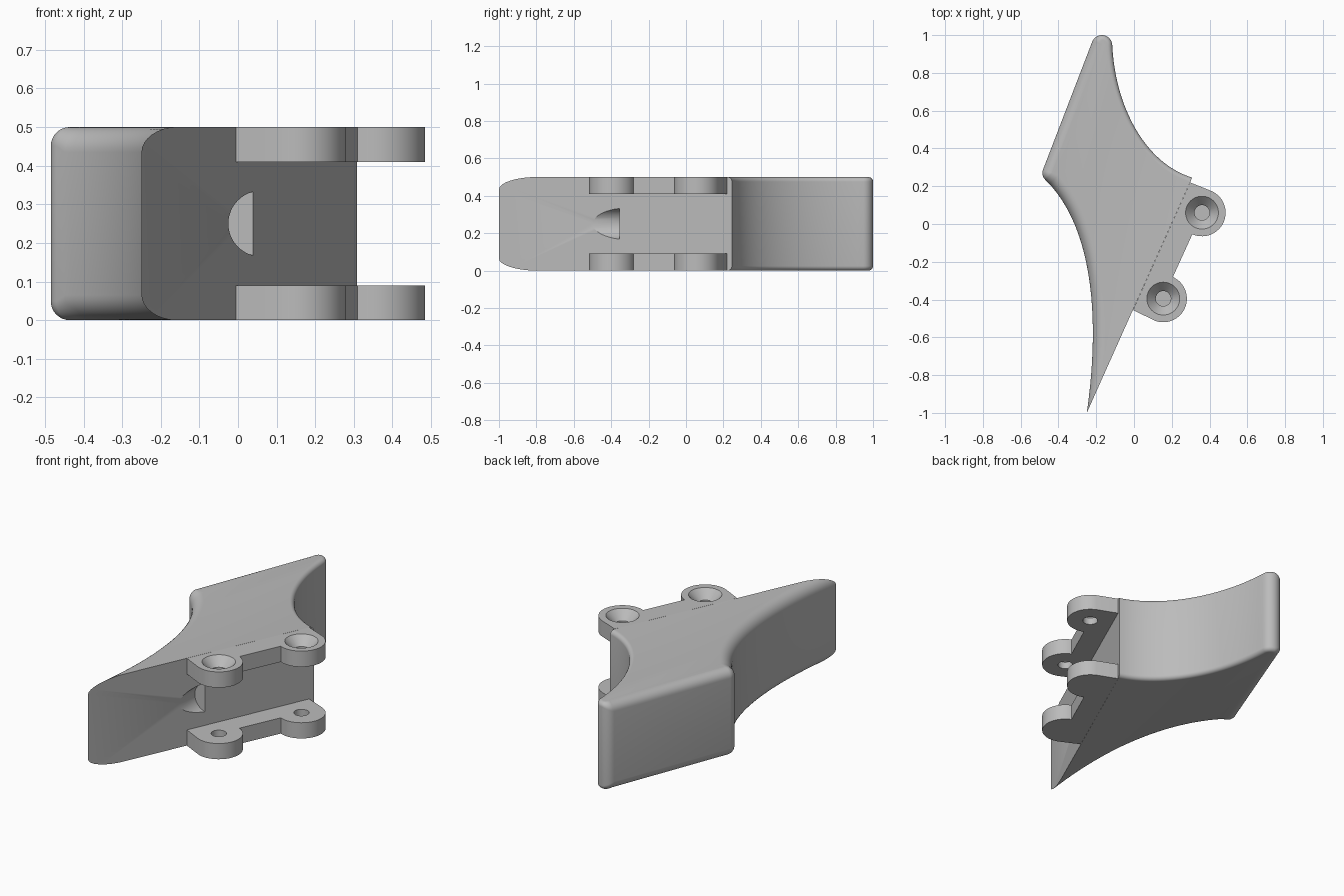
import bpy, bmesh, math
from mathutils import Vector

cube = bpy.data.objects.get("Cube")
if cube:
    bpy.data.objects.remove(cube, do_unlink=True)

HEIGHT, PLATE = 0.5, 0.09
MOUNT_A, MOUNT_B = Vector((-0.25, -1.0)), Vector((0.31, 0.25))   # line of the flat mounting face
LUGS = [(0.155, -0.395), (0.36, 0.06)]
LUG_R = 0.125

grey = bpy.data.materials.new("plain grey")
grey.use_nodes = True
grey.diffuse_color = (0.5, 0.5, 0.5, 1)
grey.node_tree.nodes["Principled BSDF"].inputs["Base Color"].default_value = (0.5, 0.5, 0.5, 1)


def make_object(name, bm):
    bmesh.ops.recalc_face_normals(bm, faces=bm.faces)
    mesh = bpy.data.meshes.new(name)
    bm.to_mesh(mesh)
    bm.free()
    mesh.materials.append(grey)
    obj = bpy.data.objects.new(name, mesh)
    bpy.context.collection.objects.link(obj)
    return obj


def loft(bm, loops):
    """Skin closed loops of equal length and cap both ends."""
    rings = [[bm.verts.new(p) for p in loop] for loop in loops]
    for low, high in zip(rings, rings[1:]):
        for i in range(len(low)):
            j = (i + 1) % len(low)
            bm.faces.new((low[i], low[j], high[j], high[i]))
    bm.faces.new(rings[0][::-1])
    bm.faces.new(rings[-1])


def bezier(a, b, c, d, n):
    a, b, c, d = map(Vector, (a, b, c, d))
    return [a * (1 - t) ** 3 + 3 * b * t * (1 - t) ** 2 + 3 * c * t * t * (1 - t) + d * t ** 3
            for t in (i / n for i in range(n + 1))]


def arc(centre, radius, start, end, n):
    angles = [math.radians(start + (end - start) * i / n) for i in range(n + 1)]
    return [Vector(centre) + radius * Vector((math.cos(a), math.sin(a))) for a in angles]


def turned(profile, x, y, segments=40):
    """Solid of revolution about a vertical axis from (radius, z) pairs."""
    bm = bmesh.new()
    loft(bm, [[(p.x, p.y, z) for p in arc((x, y), r, 0, 360, segments)[:-1]] for r, z in profile])
    return make_object("hole_cutter", bm)


def cut(obj, cutter):
    mod = obj.modifiers.new("cut", "BOOLEAN")
    mod.operation, mod.solver, mod.object = "DIFFERENCE", "EXACT", cutter
    cutter.hide_render = True
    bpy.context.view_layer.objects.active = obj
    bpy.ops.object.modifier_apply(modifier=mod.name)
    bpy.data.objects.remove(cutter, do_unlink=True)


def smooth(obj):
    bpy.ops.object.select_all(action="DESELECT")
    obj.select_set(True)
    bpy.context.view_layer.objects.active = obj
    bpy.ops.object.shade_smooth_by_angle(angle=math.radians(30))


# Body outline, run past the mounting face; each point carries its edge rounding
outline = [(Vector((-0.286, -1.25)), 0.065)]
outline += [(p, 0.065) for p in bezier(MOUNT_A, (-0.185, -0.55), (-0.2, -0.03), (-0.47, 0.235), 36)[:-1]]
outline += [(p, 0.049) for p in arc((-0.435, 0.27), 0.05, 225, 159, 8)]
tip = arc((-0.17, 0.945), 0.055, 159, 4, 14)
outline += [(p, 0.049 - 0.024 * min(1, i / 6)) for i, p in enumerate(tip)]
outline += [(p, 0.025) for p in bezier(tip[-1], (-0.1, 0.62), (0.06, 0.32), (0.31, 0.245), 32)[1:]]
outline += [(Vector((0.6, 0.16)), 0.025), (Vector((0.6, -1.25)), 0)]


def body_loop(fraction, top):
    """Outline at one step of the edge rounding: 0 is the cap, 1 the wall."""
    angle = fraction * math.pi / 2
    loop = []
    for i, (p, r) in enumerate(outline):
        along = (outline[(i + 1) % len(outline)][0] - outline[i - 1][0]).normalized()
        q = p - Vector((-along.y, along.x)) * r * (1 - math.sin(angle))
        drop = r * (1 - math.cos(angle))
        loop.append((q.x, q.y, HEIGHT - drop if top else drop))
    return loop


STEPS = 8
bm = bmesh.new()
loft(bm, [body_loop(i / STEPS, False) for i in range(STEPS + 1)]
     + [body_loop(i / STEPS, True) for i in range(STEPS, -1, -1)])

# Slice off the flat mounting face and close it
run = (MOUNT_B - MOUNT_A).normalized()
result = bmesh.ops.bisect_plane(bm, geom=bm.verts[:] + bm.edges[:] + bm.faces[:], dist=1e-5,
                                plane_co=MOUNT_A.to_3d(), plane_no=(run.y, -run.x, 0), clear_outer=True)
bmesh.ops.remove_doubles(bm, verts=bm.verts[:], dist=1e-5)
bmesh.ops.holes_fill(bm, edges=[e for e in bm.edges if e.is_boundary], sides=0)
body = make_object("body", bm)

# Round pocket running back into the mounting face
bm = bmesh.new()
rim = arc((0.06, HEIGHT / 2), 0.085, 0, 360, 48)[:-1]
loft(bm, [[(p.x, y, p.y) for p in rim] for y in (-0.9, -0.355)])
cut(body, make_object("pocket_cutter", bm))
smooth(body)

# Upper and lower mounting plates, each with two round lugs
plate_outline = [Vector((-0.005, -0.455))]
for lug in LUGS:
    plate_outline += arc(lug, LUG_R, -114.1, 65.9, 28)
plate_outline.append(Vector((0.297, 0.22)))

for name, z in (("lower_mounting_plate", 0), ("upper_mounting_plate", HEIGHT - PLATE)):
    bm = bmesh.new()
    loft(bm, [[(p.x, p.y, h) for p in plate_outline] for h in (z, z + PLATE)])
    plate = make_object(name, bm)
    for x, y in LUGS:
        if z:   # countersunk through hole
            profile = [(0.04, z - 0.05), (0.04, 0.45), (0.087, HEIGHT), (0.087, HEIGHT + 0.05)]
        else:   # blind screw hole
            profile = [(0.04, 0.03), (0.04, PLATE + 0.05)]
        cut(plate, turned(profile, x, y))
    smooth(plate)
